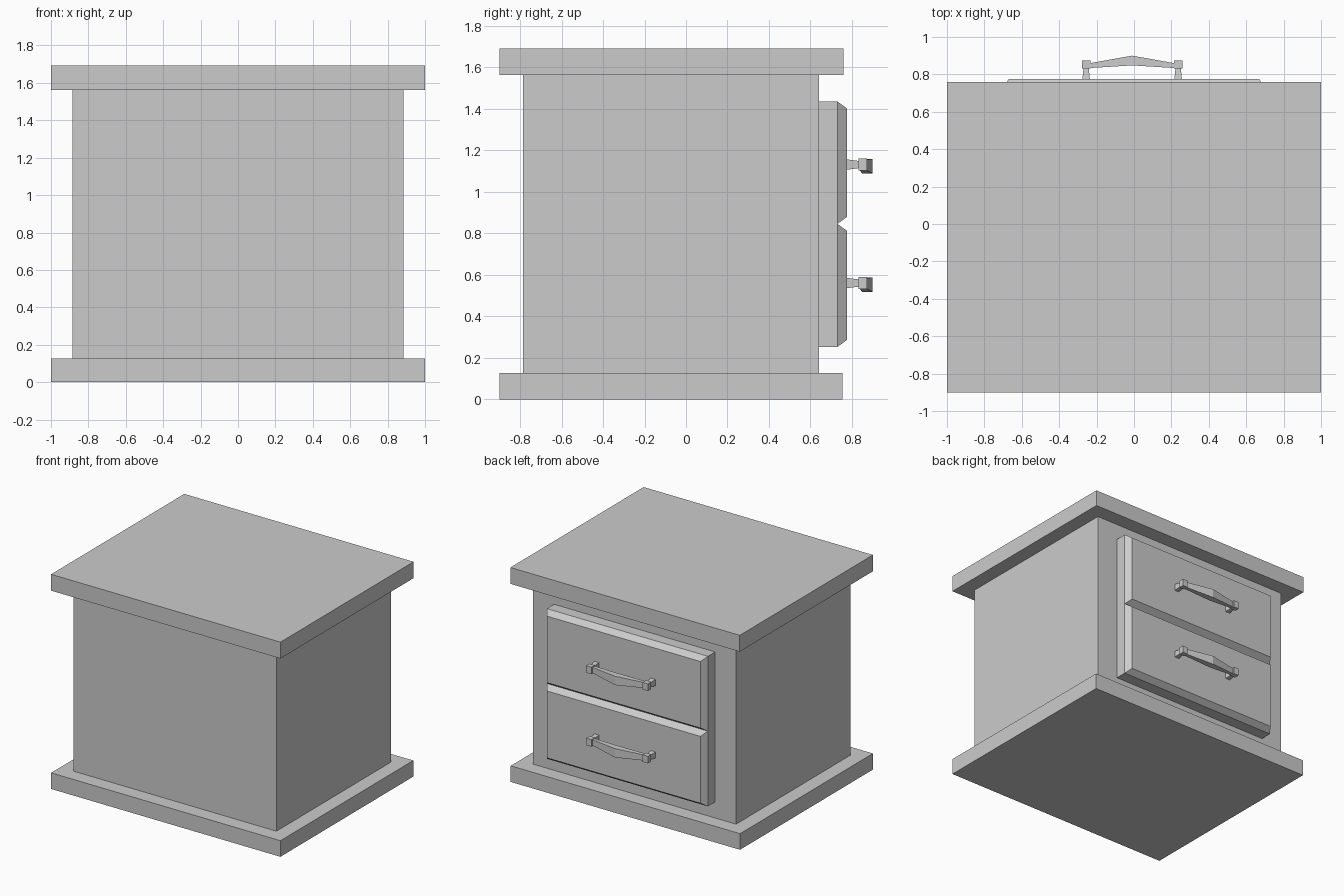
import bpy

if "Cube" in bpy.data.objects:
    bpy.data.objects.remove(bpy.data.objects["Cube"])


def loft(name, sections, axis):
    """Closed solid through rectangles (pos, a0, a1, b0, b1) stacked along an axis."""
    verts, faces = [], []
    for p, a0, a1, b0, b1 in sections:
        for a, b in ((a0, b0), (a1, b0), (a1, b1), (a0, b1)):
            verts.append({'x': (p, a, b), 'y': (a, p, b), 'z': (a, b, p)}[axis])
    n = len(sections)
    for s in range(n - 1):
        for i in range(4):
            j = (i + 1) % 4
            faces.append((4*s + i, 4*s + j, 4*s + 4 + j, 4*s + 4 + i))
    faces += [(3, 2, 1, 0), tuple(range(4*n - 4, 4*n))]
    if axis == 'y':  # keep normals pointing outwards
        faces = [f[::-1] for f in faces]
    mesh = bpy.data.meshes.new(name)
    mesh.from_pydata(verts, [], faces)
    obj = bpy.data.objects.new(name, mesh)
    bpy.context.collection.objects.link(obj)
    return obj


# Cabinet: plinth, body and overhanging top
loft("base", [(0, -1, 1, -0.9, 0.755), (0.127, -1, 1, -0.9, 0.755)], 'z')
loft("body", [(0.127, -0.885, 0.885, -0.785, 0.64),
              (1.563, -0.885, 0.885, -0.785, 0.64)], 'z')
loft("top", [(1.563, -1, 1, -0.9, 0.759), (1.692, -1, 1, -0.9, 0.759)], 'z')

W, INSET = 0.702, 0.033   # drawer half width, bevel inset
CX = -0.01                # handle centre
for label, z0, z1, zh in (("lower", 0.253, 0.846, 0.561),
                          ("upper", 0.846, 1.436, 1.132)):
    # Drawer front with chamfered face
    loft(label + "_drawer", [
        (0.64, -W, W, z0, z1),
        (0.73, -W, W, z0, z1),
        (0.775, -W + INSET, W - INSET, z0 + INSET, z1 - INSET)], 'y')

    # Handle posts and end blocks
    for side, sx in (("left", -1), ("right", 1)):
        x = CX + sx * 0.246
        loft(f"{label}_handle_post_{side}", [
            (0.775, x - 0.02, x + 0.02, zh - 0.025, zh + 0.025),
            (0.835, x - 0.014, x + 0.014, zh - 0.017, zh + 0.017)], 'y')
        loft(f"{label}_handle_block_{side}", [
            (0.832, x - 0.023, x + 0.023, zh - 0.028, zh + 0.028),
            (0.873, x - 0.023, x + 0.023, zh - 0.028, zh + 0.028)], 'y')

    # Arched grip
    loft(label + "_handle_grip", [
        (CX - 0.225, 0.834, 0.86, zh - 0.022, zh + 0.022),
        (CX, 0.848, 0.9, zh - 0.043, zh + 0.027),
        (CX + 0.225, 0.834, 0.86, zh - 0.022, zh + 0.022)], 'x')
